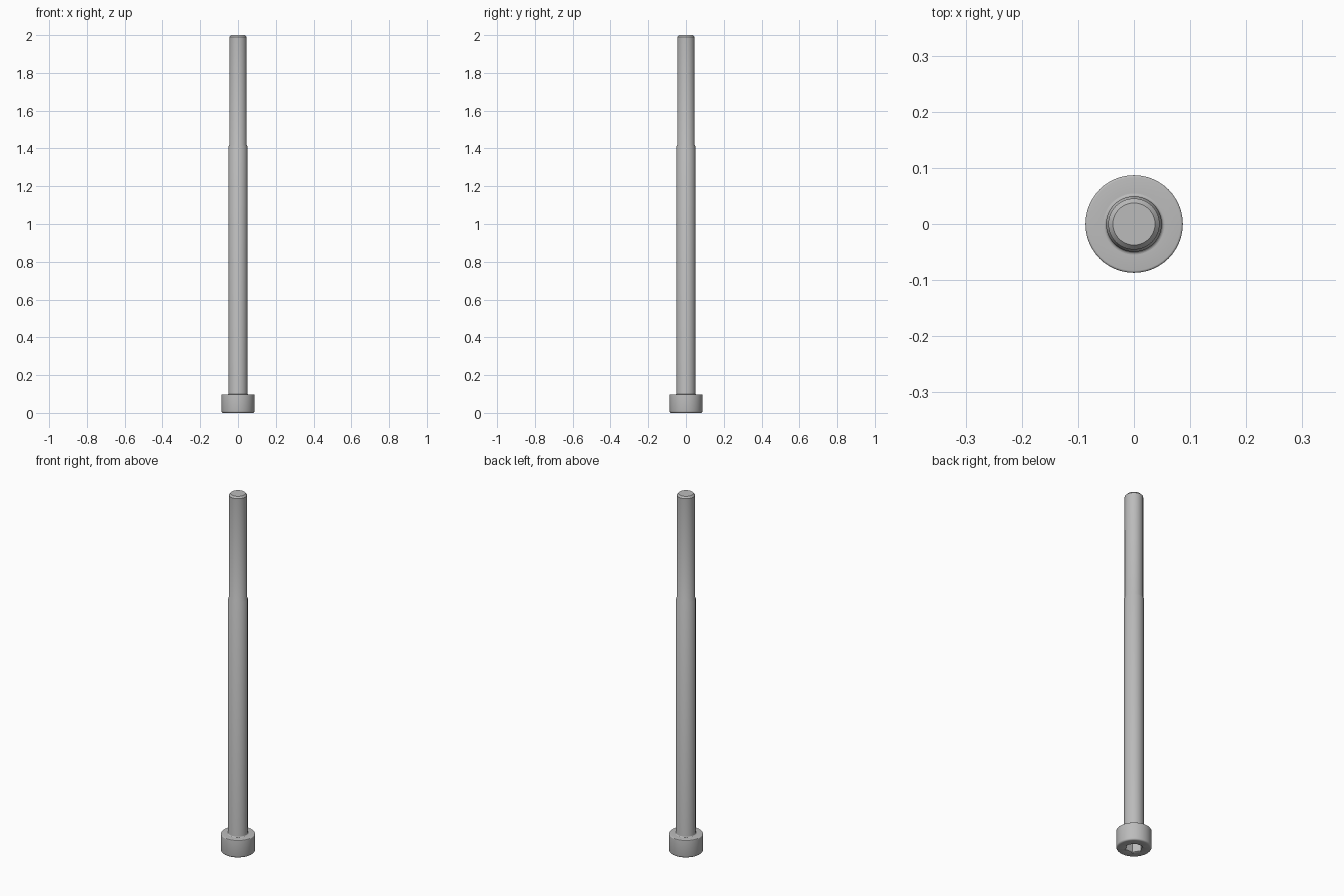
import bpy, bmesh, math

if "Cube" in bpy.data.objects:
    bpy.data.objects.remove(bpy.data.objects["Cube"])

SEG = 48          # divisible by six, so socket corners land on segments
AF = 0.0375       # half the socket width across flats

steel = bpy.data.materials.new("steel_grey")
steel.diffuse_color = (0.5, 0.5, 0.5, 1)
steel.use_nodes = True
steel.node_tree.nodes["Principled BSDF"].inputs["Base Color"].default_value = steel.diffuse_color


def hexagon(a):
    """Radius of the six-sided socket wall at angle a."""
    return AF / math.cos((a % (math.pi / 3)) - math.pi / 6)


def arc(cr, cz, rad, a0, a1, n=4):
    """Quarter-round profile points as (radius, height)."""
    angles = [math.radians(a0 + (a1 - a0) * i / n) for i in range(n + 1)]
    return [(cr + rad * math.cos(a), cz + rad * math.sin(a)) for a in angles]


def lathe(name, profile, cap_first=False, cap_last=False):
    """Revolve (radius, height) points; a radius may be a function of angle."""
    bm = bmesh.new()
    rings = []
    for r, z in profile:
        ring = []
        for i in range(SEG):
            a = 2 * math.pi * i / SEG
            rr = r(a) if callable(r) else r
            ring.append(bm.verts.new((rr * math.cos(a), rr * math.sin(a), z)))
        rings.append(ring)
    for lo, hi in zip(rings, rings[1:]):
        for i in range(SEG):
            j = (i + 1) % SEG
            bm.faces.new((lo[i], lo[j], hi[j], hi[i]))
    if cap_first:
        bm.faces.new(rings[0][::-1])
    if cap_last:
        bm.faces.new(rings[-1])
    me = bpy.data.meshes.new(name)
    bm.to_mesh(me)
    bm.free()
    me.materials.append(steel)
    ob = bpy.data.objects.new(name, me)
    bpy.context.collection.objects.link(ob)
    bpy.ops.object.select_all(action='DESELECT')
    ob.select_set(True)
    bpy.context.view_layer.objects.active = ob
    bpy.ops.object.shade_smooth_by_angle(angle=math.radians(30))
    return ob


# Head: socket floor, hexagonal wall, countersunk mouth, rounded rims, seat
HEAD_R, HEAD_H, SHANK_R, FILLET = 0.087, 0.098, 0.0495, 0.005
floor = [(lambda a: hexagon(a), 0.05), (lambda a: hexagon(a), 0.003), (0.0445, 0.0)]
rim = arc(HEAD_R - 0.009, 0.009, 0.009, -90, 0)
shoulder = arc(HEAD_R - 0.004, HEAD_H - 0.004, 0.004, 0, 90)
lathe("socket_head", floor + rim + shoulder + [(SHANK_R + FILLET, HEAD_H)], cap_first=True)

# Shank: fillet at the head, plain body, step down to thread, chamfered tip
fillet = arc(SHANK_R + FILLET, HEAD_H + FILLET, FILLET, 270, 180)
lathe("shank", fillet + [(SHANK_R, 1.412), (0.0455, 1.419),
                         (0.0455, 1.991), (0.0375, 2.0)], cap_last=True)
